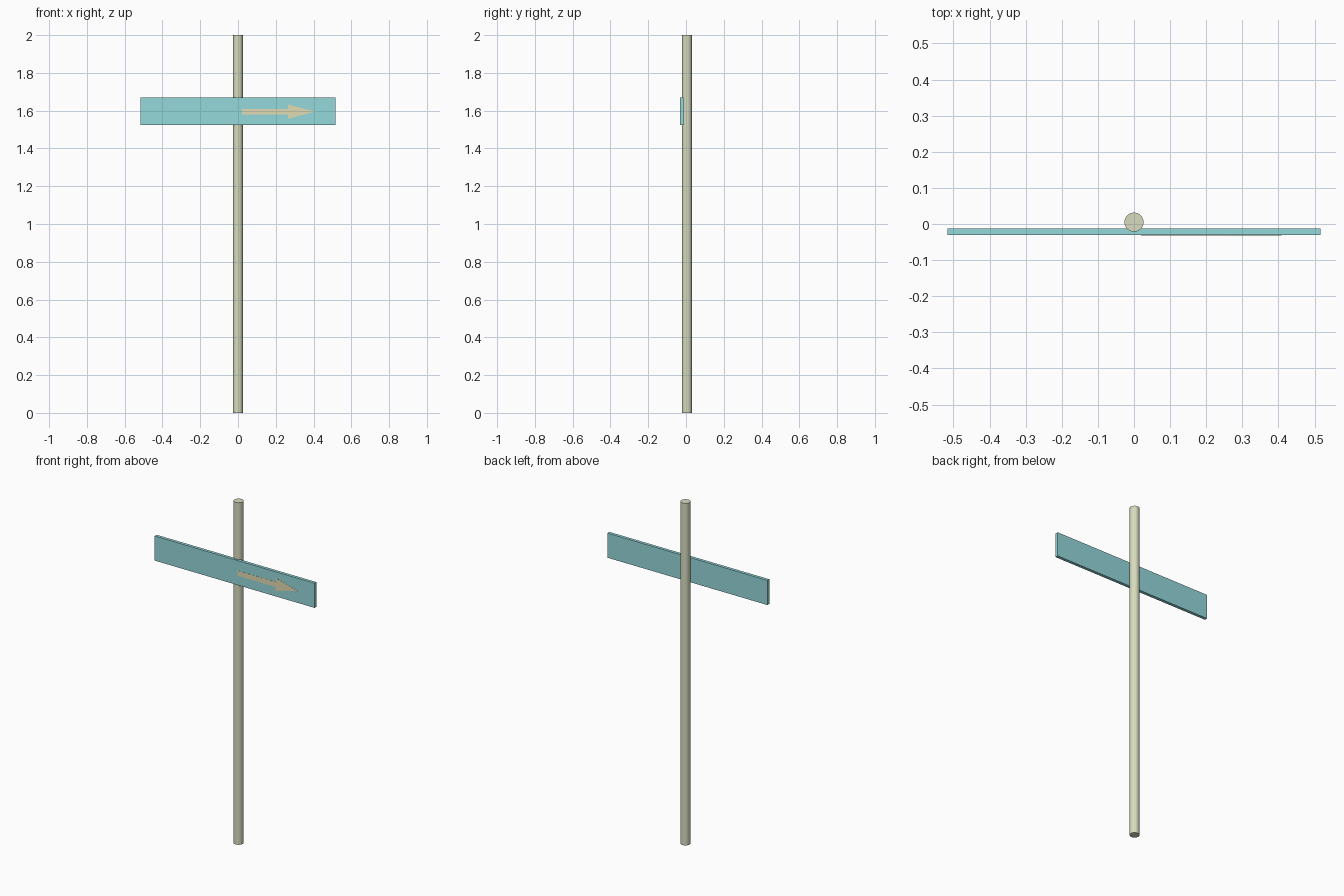
import bpy, bmesh, math

if "Cube" in bpy.data.objects:
    bpy.data.objects.remove(bpy.data.objects["Cube"])


def colour(obj, name, rgb):
    mat = bpy.data.materials.new(name)
    mat.diffuse_color = (*rgb, 1)
    mat.use_nodes = True
    mat.node_tree.nodes["Principled BSDF"].inputs["Base Color"].default_value = mat.diffuse_color
    obj.data.materials.append(mat)


def plate(name, outline, y_front, y_back):
    """Extrude an x/z outline along y into a closed flat plate."""
    mesh = bpy.data.meshes.new(name)
    bm = bmesh.new()
    face = bm.faces.new([bm.verts.new((x, y_front, z)) for x, z in outline])
    ext = bmesh.ops.extrude_face_region(bm, geom=[face])
    moved = [v for v in ext["geom"] if isinstance(v, bmesh.types.BMVert)]
    bmesh.ops.translate(bm, verts=moved, vec=(0, y_back - y_front, 0))
    bmesh.ops.recalc_face_normals(bm, faces=bm.faces)
    bm.to_mesh(mesh)
    bm.free()
    obj = bpy.data.objects.new(name, mesh)
    bpy.context.collection.objects.link(obj)
    return obj


# Round post
bpy.ops.mesh.primitive_cylinder_add(vertices=32, radius=0.0265, depth=2,
                                    location=(0, 0.005, 1))
post = bpy.context.object
post.name = "post"
bpy.ops.object.shade_smooth_by_angle(angle=math.radians(40))
colour(post, "post_paint", (0.68, 0.72, 0.52))

# Sign board fixed to the front of the post
L, R, B, T = -0.517, 0.517, 1.525, 1.669
FRONT = -0.031
board = plate("sign_board", [(L, B), (R, B), (R, T), (L, T)], FRONT, -0.013)
colour(board, "board_paint", (0.30, 0.69, 0.71))

# Direction arrow on the board face, mirrored about its centre line
ZC = 1.595
half = [(0.02, 0.015), (0.265, 0.015), (0.265, 0.038)]
outline = ([(x, ZC - h) for x, h in half] + [(0.408, ZC)]
           + [(x, ZC + h) for x, h in reversed(half)])
arrow = plate("direction_arrow", outline, FRONT - 0.0008, FRONT + 0.001)
colour(arrow, "arrow_paint", (0.75, 0.71, 0.45))
